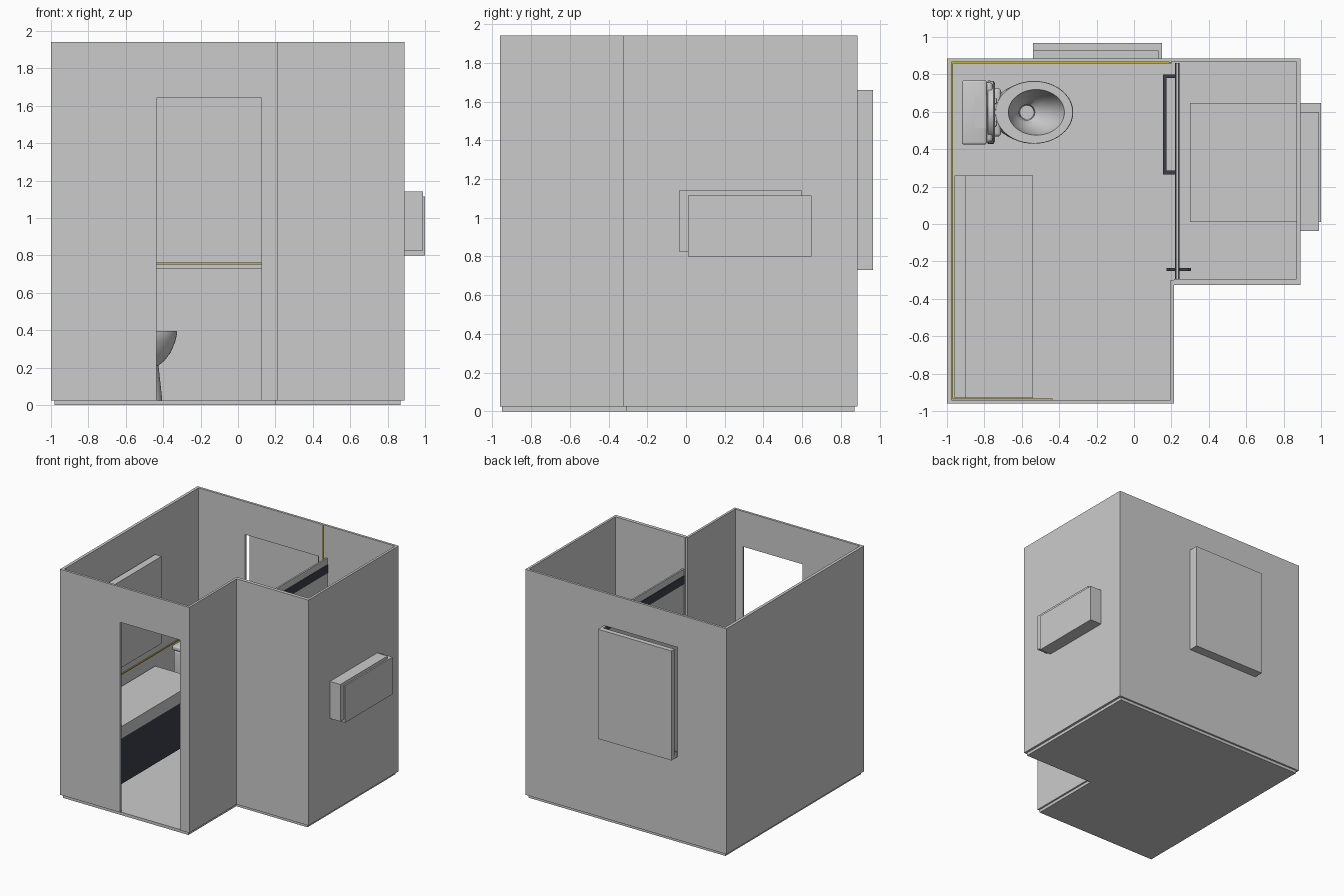
import bpy, bmesh, math

if "Cube" in bpy.data.objects:
    bpy.data.objects.remove(bpy.data.objects["Cube"])


def material(name, rgb):
    m = bpy.data.materials.new(name)
    m.diffuse_color = (*rgb, 1)
    m.use_nodes = True
    m.node_tree.nodes["Principled BSDF"].inputs["Base Color"].default_value = m.diffuse_color
    return m


GREY = material("light grey", (0.6, 0.6, 0.6))
DARK = material("dark slate", (0.045, 0.05, 0.07))
GOLD = material("gold", (0.60, 0.47, 0.04))


def finish(name, bm, mat, smooth=False):
    bmesh.ops.recalc_face_normals(bm, faces=bm.faces)
    me = bpy.data.meshes.new(name)
    bm.to_mesh(me)
    bm.free()
    me.materials.append(mat)
    ob = bpy.data.objects.new(name, me)
    bpy.context.collection.objects.link(ob)
    if smooth:
        bpy.ops.object.select_all(action='DESELECT')
        ob.select_set(True)
        bpy.context.view_layer.objects.active = ob
        bpy.ops.object.shade_smooth_by_angle(angle=math.radians(40))
    return ob


def box(name, x0, x1, y0, y1, z0, z1, mat=GREY, bevel=0):
    bm = bmesh.new()
    bmesh.ops.create_cube(bm, size=1)
    for v in bm.verts:
        v.co.x = x0 if v.co.x < 0 else x1
        v.co.y = y0 if v.co.y < 0 else y1
        v.co.z = z0 if v.co.z < 0 else z1
    if bevel:
        bmesh.ops.bevel(bm, geom=bm.edges[:], offset=bevel, segments=3,
                        profile=0.5, affect='EDGES')
    return finish(name, bm, mat, bevel > 0)


def loft(name, rings, mat=GREY, closed=False):
    """Skin a list of point rings; cap the ends or close the loop."""
    bm = bmesh.new()
    rows = [[bm.verts.new(p) for p in r] for r in rings]
    n = len(rows[0])
    pairs = list(zip(rows, rows[1:]))
    if closed:
        pairs.append((rows[-1], rows[0]))
    for a, b in pairs:
        for i in range(n):
            j = (i + 1) % n
            bm.faces.new((a[i], a[j], b[j], b[i]))
    if not closed:
        bm.faces.new(rows[0])
        bm.faces.new(rows[-1])
    return finish(name, bm, mat, True)


ANG = [2 * math.pi * i / 48 for i in range(48)]
TY = 0.597  # toilet centre line


def flat_ring(x0, x1, hw, z):
    return [((x0 + x1) / 2 + (x1 - x0) / 2 * math.cos(a), TY + hw * math.sin(a), z) for a in ANG]


def upright_ring(x, hw, hh, zc=0.605):
    return [(x, TY + hw * math.sin(a), zc + hh * math.cos(a)) for a in ANG]


H = 1.94   # wall top
F = 0.025  # floor top

# L-shaped floor
box("floor_main", -0.98, 0.2, -0.95, 0.87, 0, F)
box("floor_shower", 0.2, 0.87, -0.31, 0.87, 0, F)

# walls
box("wall_left", -1, -0.975, -0.96, 0.885, F, H)
box("wall_right_front", 0.195, 0.215, -0.96, -0.3, F, H)
box("wall_shower_front", 0.215, 0.89, -0.325, -0.295, F, H)
box("wall_shower_right", 0.87, 0.89, -0.295, 0.885, F, H)

# front wall around the doorway
box("wall_front_left", -0.975, -0.435, -0.96, -0.94, F, H)
box("wall_front_right", 0.125, 0.195, -0.96, -0.94, F, H)
box("wall_front_over_door", -0.435, 0.125, -0.96, -0.94, 1.64, H)

# back wall around the window opening
box("wall_back_left", -0.975, -0.54, 0.865, 0.885, F, H)
box("wall_back_right", 0.15, 0.87, 0.865, 0.885, F, H)
box("wall_back_under_window", -0.54, 0.15, 0.865, 0.885, F, 0.73)
box("wall_back_over_window", -0.54, 0.15, 0.865, 0.885, 1.66, H)

# window panel outside, joined along its bottom and right side
box("window_panel", -0.54, 0.15, 0.925, 0.967, 0.73, 1.66)
box("window_sill", -0.54, 0.15, 0.885, 0.925, 0.73, 0.75)
box("window_jamb", 0.13, 0.15, 0.885, 0.925, 0.75, 1.66)

# recess blocks through the shower wall
box("niche_shell", 0.89, 0.988, -0.037, 0.597, 0.825, 1.14)
box("niche_block", 0.30, 1.0, 0.01, 0.647, 0.80, 1.115)

# gold trim running round the walls
T0, T1 = 0.752, 0.761
box("trim_left", -0.975, -0.967, -0.94, 0.865, T0, T1, GOLD)
box("trim_back", -0.967, 0.2, 0.859, 0.865, T0, T1, GOLD)
box("trim_front", -0.967, -0.435, -0.94, -0.934, T0, T1, GOLD)
box("trim_back_upright", 0.19, 0.198, 0.859, 0.865, F, H, GOLD)

# floating vanity and mirror cabinet
box("vanity_top", -0.96, -0.54, -0.93, 0.26, 0.56, 0.662)
box("vanity_cabinet", -0.96, -0.542, -0.928, 0.258, 0.172, 0.56, DARK)
box("mirror", -0.96, -0.90, -0.93, 0.26, 0.87, 1.61)

# shower screen, rail and handles
box("shower_screen", 0.224, 0.238, -0.295, 0.862, F, 1.67)
box("shower_rail", 0.219, 0.243, -0.295, 0.862, 1.545, 1.615, DARK)
box("towel_bar", 0.155, 0.175, 0.265, 0.80, 0.99, 1.01, DARK)
for i, y in enumerate((0.265, 0.78)):
    box(f"towel_bar_post_{i}", 0.175, 0.224, y, y + 0.02, 0.99, 1.01, DARK)
box("door_handle", 0.175, 0.305, -0.25, -0.235, 0.94, 0.96, DARK)
for i, x in enumerate((0.175, 0.29)):
    box(f"door_grip_{i}", x, x + 0.015, -0.25, -0.235, 0.85, 1.05, DARK)

# toilet bowl: outside up from the foot, over the rim, down inside
loft("toilet_bowl", [
    flat_ring(-0.84, -0.405, 0.115, F),
    flat_ring(-0.83, -0.415, 0.10, 0.12),
    flat_ring(-0.82, -0.425, 0.10, 0.21),
    flat_ring(-0.80, -0.395, 0.12, 0.235),
    flat_ring(-0.78, -0.36, 0.142, 0.28),
    flat_ring(-0.76, -0.335, 0.160, 0.34),
    flat_ring(-0.745, -0.325, 0.168, 0.385),
    flat_ring(-0.74, -0.328, 0.166, 0.396),
    flat_ring(-0.672, -0.372, 0.122, 0.396),
    flat_ring(-0.668, -0.378, 0.118, 0.375),
    flat_ring(-0.655, -0.43, 0.095, 0.29),
    flat_ring(-0.63, -0.48, 0.065, 0.23),
    flat_ring(-0.615, -0.53, 0.042, 0.20),
    flat_ring(-0.61, -0.535, 0.038, 0.13)])
box("toilet_deck", -0.88, -0.71, TY - 0.13, TY + 0.13, 0.30, 0.394, bevel=0.02)

# cistern with lid and flush button
box("toilet_tank", -0.915, -0.755, TY - 0.16, TY + 0.16, 0.36, 0.745, bevel=0.02)
box("toilet_tank_lid", -0.92, -0.787, TY - 0.172, TY + 0.172, 0.745, 0.785, bevel=0.012)
box("flush_plate", -0.85, -0.795, TY - 0.085, TY + 0.085, 0.785, 0.788)
loft("flush_button", [flat_ring(-0.843, -0.797, 0.023, 0.785),
                      flat_ring(-0.843, -0.797, 0.023, 0.793)])

# raised lid and seat ring
loft("toilet_lid", [upright_ring(-0.785, 0.158, 0.185), upright_ring(-0.78, 0.17, 0.195),
                    upright_ring(-0.768, 0.17, 0.195)])
loft("toilet_seat", [upright_ring(-0.766, 0.168, 0.193), upright_ring(-0.75, 0.168, 0.193),
                     upright_ring(-0.744, 0.155, 0.18), upright_ring(-0.744, 0.125, 0.145),
                     upright_ring(-0.766, 0.115, 0.135)], closed=True)
for i, s in enumerate((-1, 1)):
    y = TY + s * 0.06
    box(f"seat_hinge_{i}", -0.785, -0.735, y - 0.015, y + 0.015, 0.39, 0.42, bevel=0.005)
